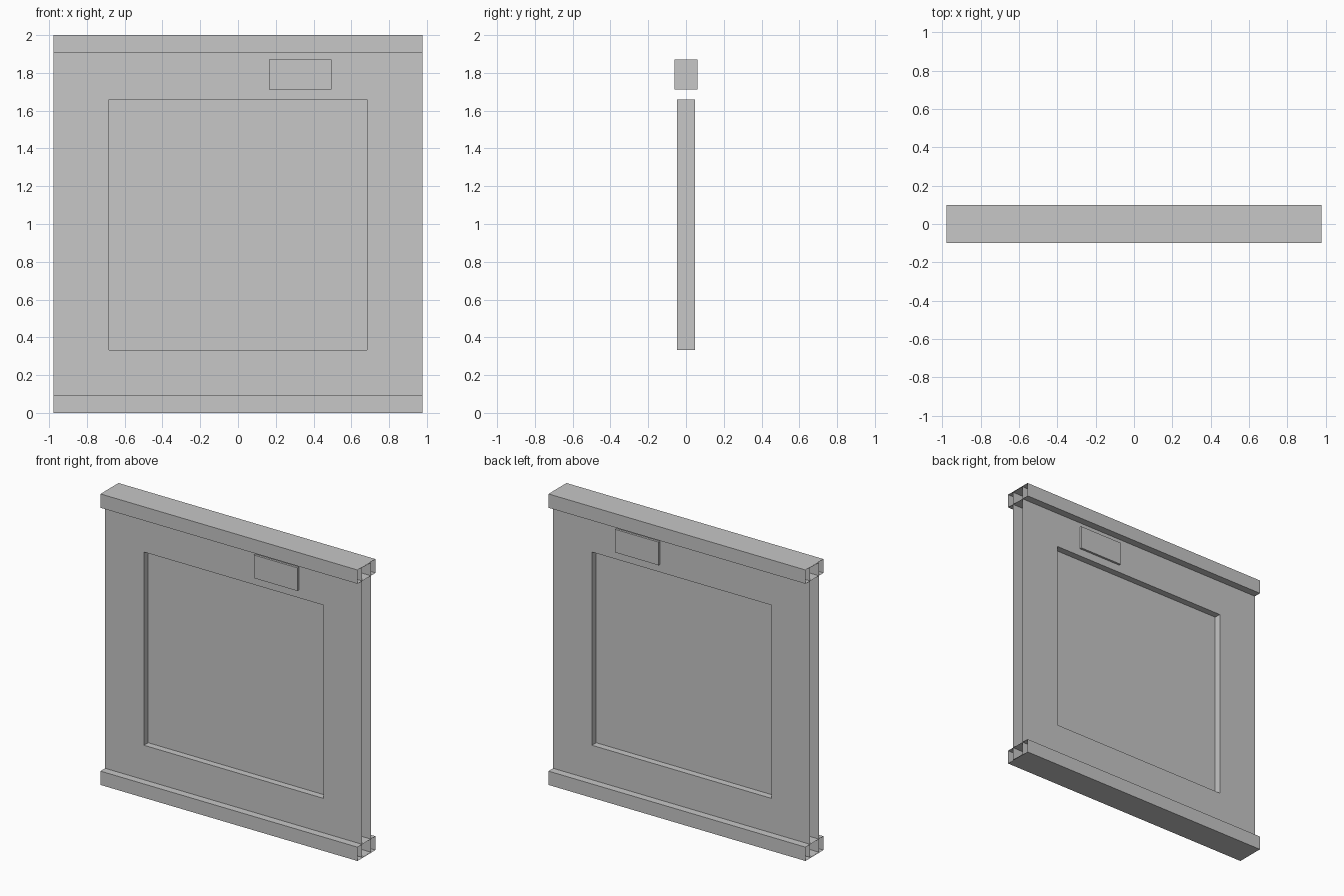
import bpy, bmesh
from mathutils import Vector

cube = bpy.data.objects.get("Cube")
if cube:
    bpy.data.objects.remove(cube, do_unlink=True)

HALF_WIDTH = 0.977

grey = bpy.data.materials.new("plain_grey")
grey.use_nodes = True
colour = (0.57, 0.57, 0.57, 1)
grey.diffuse_color = colour
grey.node_tree.nodes["Principled BSDF"].inputs["Base Color"].default_value = colour


def box(low, high):
    """Box between two corners, as a bmesh."""
    bm = bmesh.new()
    bmesh.ops.create_cube(bm, size=1)
    low, high = Vector(low), Vector(high)
    for v in bm.verts:
        v.co = (low + high) / 2 + v.co * (high - low)
    bm.normal_update()
    return bm


def open_ends(bm):
    """Remove the two end faces at the outer left and right."""
    ends = [f for f in bm.faces if abs(f.calc_center_median().x) > HALF_WIDTH - 0.001]
    bmesh.ops.delete(bm, geom=ends, context="FACES")


def finish(bm, name):
    mesh = bpy.data.meshes.new(name)
    bm.to_mesh(mesh)
    bm.free()
    mesh.materials.append(grey)
    bpy.context.collection.objects.link(bpy.data.objects.new(name, mesh))


# Hollow rails along the top and bottom
for name, z in (("bottom_rail", 0), ("top_rail", 1.905)):
    rail = box((-HALF_WIDTH, -0.098, z), (HALF_WIDTH, 0.098, z + 0.095))
    open_ends(rail)
    finish(rail, name)

# Hollow door panel with a window opening cut through both sheets
panel = box((-HALF_WIDTH, -0.047, 0.005), (HALF_WIDTH, 0.047, 1.995))
sheets = [f for f in panel.faces if abs(f.normal.y) > 0.9]
rims = []
for sheet in sheets:
    bmesh.ops.inset_individual(panel, faces=[sheet], thickness=0.1)
    for v in sheet.verts:
        v.co.x = 0.682 if v.co.x > 0 else -0.682
        v.co.z = 1.66 if v.co.z > 1 else 0.332
    rims += sheet.edges
bmesh.ops.delete(panel, geom=sheets, context="FACES_ONLY")
bmesh.ops.bridge_loops(panel, edges=rims)
open_ends(panel)
finish(panel, "door_panel")

# Thin pane in the middle of the opening
finish(box((-0.682, -0.001, 0.332), (0.682, 0.001, 1.66)), "window_pane")

# Small sign plate passing through the panel
finish(box((0.164, -0.062, 1.713), (0.495, 0.062, 1.872)), "sign_plate")
